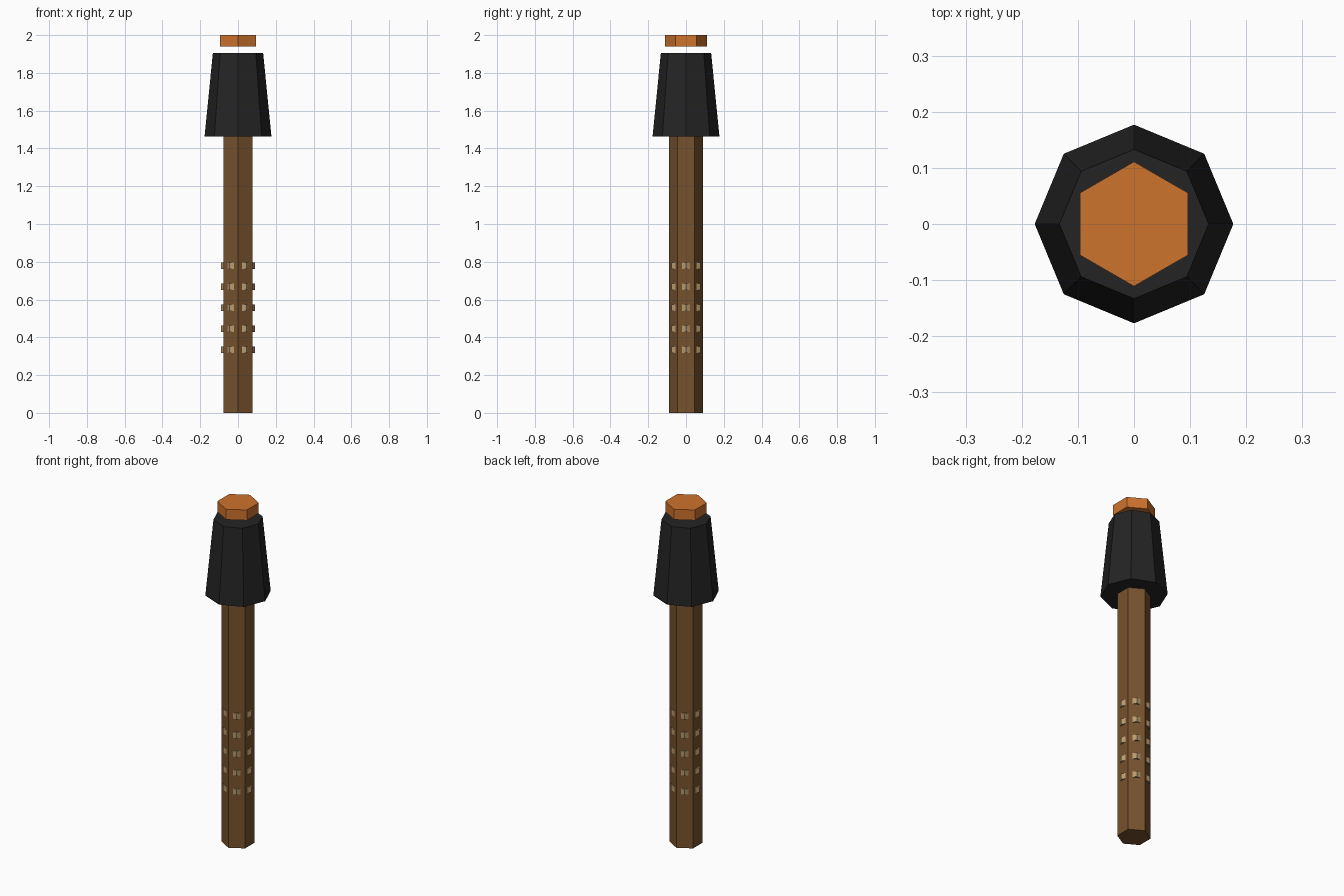
import bpy
import bmesh
from math import cos, sin, tau, pi

default = bpy.data.objects.get("Cube")
if default:
    bpy.data.objects.remove(default, do_unlink=True)


def srgb(*rgb):
    """Convert 0-255 display values to a linear colour."""
    return tuple((((c / 255) + 0.055) / 1.055) ** 2.4 for c in rgb) + (1.0,)


def material(name, colour):
    mat = bpy.data.materials.new(name)
    mat.use_nodes = True
    mat.diffuse_color = colour
    mat.node_tree.nodes["Principled BSDF"].inputs["Base Color"].default_value = colour
    return mat


def prism(name, sides, bottom_radius, top_radius, z0, z1, mat, turn=0.0):
    """Closed, flat-shaded tapered prism with its first corner at angle turn."""
    bm = bmesh.new()
    rings = []
    for radius, z in ((bottom_radius, z0), (top_radius, z1)):
        angles = [turn + tau * i / sides for i in range(sides)]
        rings.append([bm.verts.new((radius * cos(a), radius * sin(a), z)) for a in angles])
    low, high = rings
    bm.faces.new(low[::-1])
    bm.faces.new(high)
    for i in range(sides):
        j = (i + 1) % sides
        bm.faces.new((low[i], low[j], high[j], high[i]))
    mesh = bpy.data.meshes.new(name)
    bm.to_mesh(mesh)
    bm.free()
    mesh.materials.append(mat)
    obj = bpy.data.objects.new(name, mesh)
    bpy.context.collection.objects.link(obj)
    return obj


wood = material("brown wood", srgb(118, 82, 45))
wrap = material("tan wrap", srgb(185, 155, 110))
iron = material("black iron", srgb(36, 36, 36))
copper = material("copper", srgb(206, 115, 45))

# Hexagonal handle, running up into the head
prism("handle", 6, 0.089, 0.089, 0, 1.55, wood, pi / 2)

# Grip bands, turned so their corners break through the middle of each handle face
for i in range(5):
    z = 0.334 + i * 0.111
    prism(f"grip_band_{i + 1}", 6, 0.089, 0.089, z - 0.017, z + 0.017, wrap)

# Tapered eight-sided head
prism("head", 8, 0.177, 0.133, 1.464, 1.906, iron)

# Cap floating just above the head
prism("cap", 6, 0.111, 0.111, 1.939, 2.0, copper, pi / 2)
